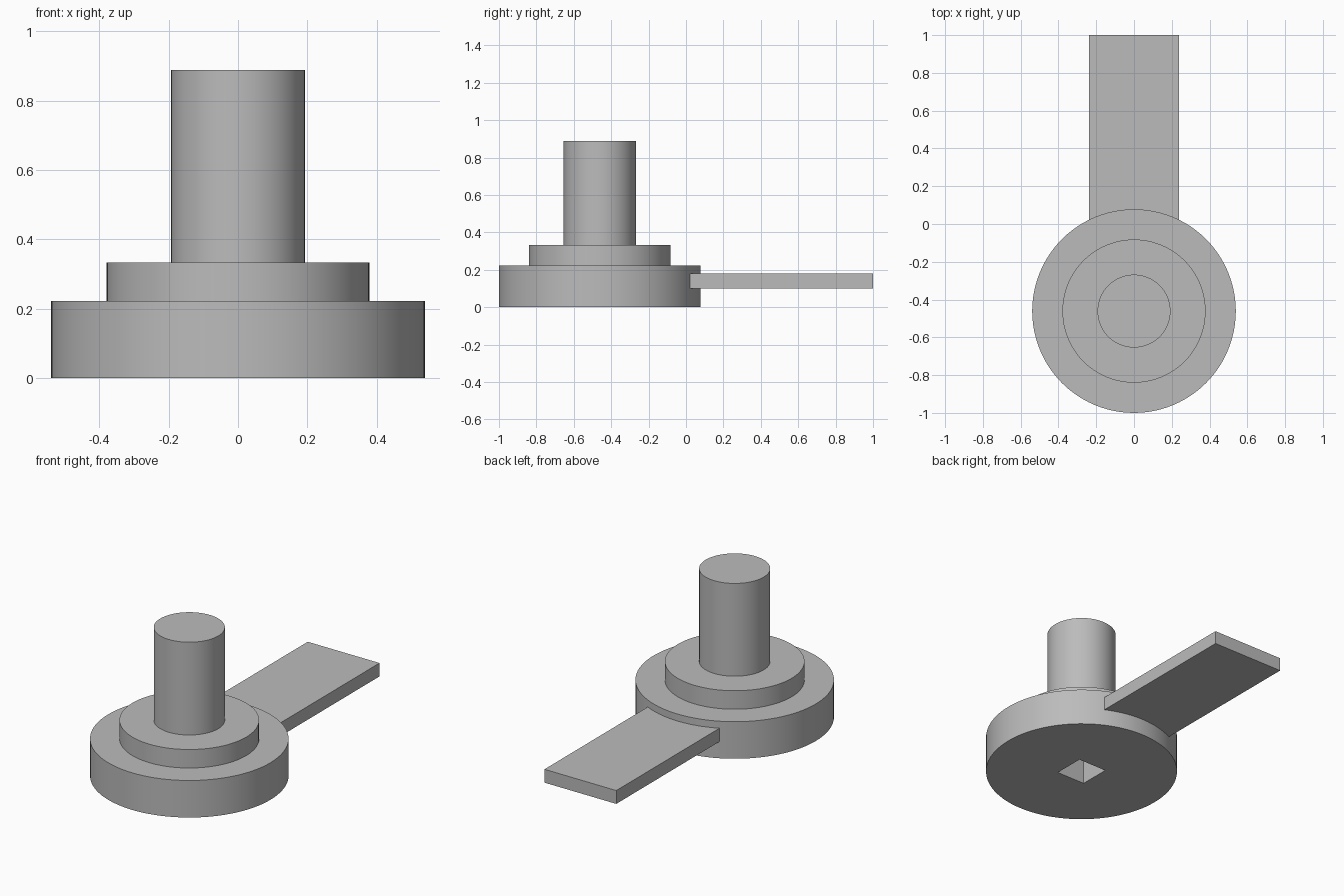
import bpy
import bmesh
import math
from mathutils import Matrix, Vector

default = bpy.data.objects.get("Cube")
if default:
    bpy.data.objects.remove(default, do_unlink=True)

AXIS_Y = -0.461   # centre line of the turned body
SEGMENTS = 96

grey = bpy.data.materials.new("plain grey")
grey.use_nodes = True
colour = (0.5, 0.5, 0.5, 1)
grey.diffuse_color = colour
grey.node_tree.nodes["Principled BSDF"].inputs["Base Color"].default_value = colour


def make_object(name, bm):
    bmesh.ops.recalc_face_normals(bm, faces=bm.faces)
    mesh = bpy.data.meshes.new(name)
    bm.to_mesh(mesh)
    bm.free()
    mesh.materials.append(grey)
    obj = bpy.data.objects.new(name, mesh)
    bpy.context.collection.objects.link(obj)
    return obj


def box(name, low, high):
    low, high = Vector(low), Vector(high)
    bm = bmesh.new()
    place = Matrix.Translation((low + high) / 2) @ Matrix.Diagonal((*(high - low), 1))
    bmesh.ops.create_cube(bm, size=1, matrix=place)
    return make_object(name, bm)


def stepped_body(name, steps):
    """Stack of concentric discs as one closed skin; steps are (radius, top)."""
    bm = bmesh.new()

    def ring(radius, z):
        place = Matrix.Translation((0, AXIS_Y, z))
        return bmesh.ops.create_circle(bm, segments=SEGMENTS, radius=radius, matrix=place)["verts"]

    rings, bottom = [], 0
    for radius, top in steps:
        rings += [ring(radius, bottom), ring(radius, top)]
        bottom = top
    for a, b in zip(rings, rings[1:]):
        for i in range(SEGMENTS):
            j = (i + 1) % SEGMENTS
            bm.faces.new((a[i], a[j], b[j], b[i]))
    bm.faces.new(rings[0])
    bm.faces.new(rings[-1])
    return make_object(name, bm)


# Round stepped base with its upright shaft
body = stepped_body("stepped_base_and_shaft", [(0.539, 0.222), (0.379, 0.333), (0.193, 0.889)])

# Square socket in the underside
cutter = box("socket_cutter", (-0.095, AXIS_Y - 0.095, -0.1), (0.095, AXIS_Y + 0.095, 0.222 + 0.05))
cutter.hide_render = True
cutter.hide_viewport = True
cut = body.modifiers.new("square socket", "BOOLEAN")
cut.operation = "DIFFERENCE"
cut.solver = "EXACT"
cut.object = cutter

# Bake the cut, then drop the cutter
bpy.context.view_layer.update()
baked = bpy.data.meshes.new_from_object(body.evaluated_get(bpy.context.evaluated_depsgraph_get()))
body.modifiers.clear()
body.data = baked
bpy.data.objects.remove(cutter, do_unlink=True)

# Smooth round walls, sharp rims
bpy.ops.object.select_all(action="DESELECT")
body.select_set(True)
bpy.context.view_layer.objects.active = body
bpy.ops.object.shade_smooth_by_angle(angle=math.radians(30))

# Flat arm reaching back from the base
box("flat_arm", (-0.238, -0.01, 0.1), (0.238, 1, 0.18))
